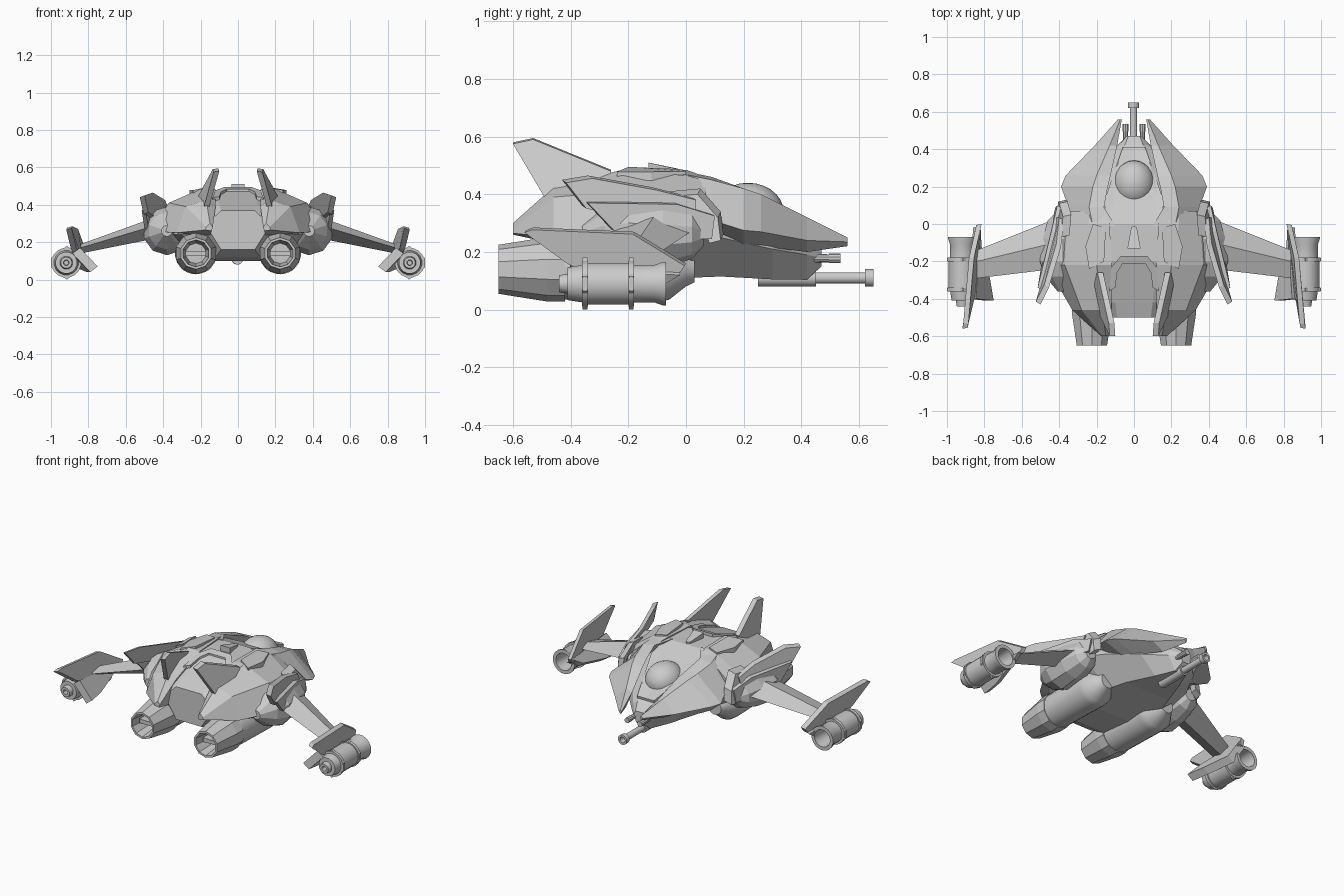
import bpy, bmesh, math
from mathutils import Vector


def build(name, verts, faces, mirror=True, smooth=False):
    bm = bmesh.new()
    vs = [bm.verts.new(v) for v in verts]
    for f in faces:
        bm.faces.new([vs[i] for i in f])
    bmesh.ops.recalc_face_normals(bm, faces=bm.faces)
    me = bpy.data.meshes.new(name)
    bm.to_mesh(me)
    bm.free()
    ob = bpy.data.objects.new(name, me)
    bpy.context.collection.objects.link(ob)
    if mirror:
        m = ob.modifiers.new("mirror", 'MIRROR')
        m.use_clip = False
        m.use_mirror_merge = False
    if smooth:
        bpy.context.view_layer.objects.active = ob
        ob.select_set(True)
        bpy.ops.object.shade_smooth_by_angle(angle=math.radians(35))
        ob.select_set(False)
    return ob


def rings(name, loops, **kw):
    """Skin a list of equal-length point rings and cap both ends."""
    n = len(loops[0])
    verts = [p for l in loops for p in l]
    faces = [(k*n+i, k*n+(i+1) % n, (k+1)*n+(i+1) % n, (k+1)*n+i)
             for k in range(len(loops)-1) for i in range(n)]
    faces += [tuple(range(n)), tuple(range(len(verts)-n, len(verts)))]
    return build(name, verts, faces, **kw)


def loft(name, sections, whole=False):
    loops = []
    for y, half in sections:
        pts = half + ([(-x, z) for x, z in reversed(half)] if whole else [])
        loops.append([(x, y, z) for x, z in pts])
    return rings(name, loops, mirror=not whole)


def slab(name, pts, off, mirror=True):
    o = Vector(off)
    return rings(name, [[Vector(p) for p in pts], [Vector(p)+o for p in pts]], mirror=mirror)


def lathe(name, profile, x, z, sides=16, mirror=True, smooth=True):
    loops = [[(x+r*math.cos(2*math.pi*(i+.5)/sides), y, z+r*math.sin(2*math.pi*(i+.5)/sides))
              for i in range(sides)] for y, r in profile]
    return rings(name, loops, mirror=mirror, smooth=smooth)


# Central hull
loft("hull", [
    (-.50, [(.09, .16), (.14, .24), (.12, .34), (.09, .37)]),
    (-.42, [(.12, .12), (.30, .24), (.25, .35), (.10, .40)]),
    (-.20, [(.19, .10), (.45, .25), (.35, .40), (.12, .475)]),
    (.00, [(.20, .11), (.38, .26), (.33, .38), (.13, .475)]),
    (.12, [(.16, .115), (.31, .25), (.27, .34), (.13, .42)]),
    (.30, [(.09, .105), (.20, .21), (.17, .30), (.09, .345)]),
    (.42, [(.04, .105), (.09, .19), (.08, .23), (.05, .26)]),
    (.47, [(.025, .15), (.04, .18), (.04, .20), (.03, .22)])], whole=True)

# Forward armour with nose prongs
loft("nose_armour", [
    (.56, [(.065, .24), (.073, .25), (.085, .235), (.072, .22)]),
    (.42, [(.09, .30), (.13, .32), (.21, .24), (.13, .20)]),
    (.26, [(.125, .395), (.20, .40), (.365, .27), (.21, .22)]),
    (.20, [(.14, .42), (.22, .42), (.39, .275), (.25, .225)]),
    (.09, [(.16, .46), (.24, .45), (.35, .31), (.27, .26)]),
    (-.01, [(.10, .48), (.22, .47), (.33, .37), (.27, .30)])])

# Rear armour sweeping back over the engines
loft("rear_armour", [
    (-.60, [(.135, .28), (.15, .30), (.17, .28), (.175, .265), (.14, .26)]),
    (-.46, [(.12, .39), (.17, .425), (.28, .39), (.33, .25), (.15, .23)]),
    (-.22, [(.12, .48), (.20, .485), (.37, .41), (.47, .26), (.20, .23)]),
    (.00, [(.13, .485), (.24, .465), (.355, .385), (.40, .27), (.20, .24)]),
    (.07, [(.16, .46), (.24, .445), (.33, .37), (.36, .29), (.20, .26)])])

# Rounded flank bulge at the wing root
lathe("flank_bulge", [(.06, .04), (.02, .085), (-.08, .115), (-.2, .13), (-.28, .10), (-.36, .03)],
      .38, .26, 10, smooth=False)

# Shoulder bracket behind the forward armour
slab("shoulder_bracket", [(.345, -.06, .41), (.335, .05, .42), (.355, .12, .34), (.36, .13, .26),
                          (.36, .09, .25), (.36, .07, .33), (.36, -.05, .37)], (.045, -.01, -.02))

# Cockpit surround and canopy
slab("cockpit_frame", [(0, -.02, .465), (.15, .05, .455), (.16, .12, .425), (.06, .41, .285), (0, .41, .285)],
     (0, -.01, -.05))
bpy.ops.mesh.primitive_uv_sphere_add(segments=24, ring_count=14, location=(0, .215, .335))
canopy = bpy.context.object
canopy.name = "canopy"
canopy.scale = (.11, .125, .105)
bpy.ops.object.shade_smooth_by_angle(angle=math.radians(35))

# Spine ridge and rear bay collar
slab("spine_ridge", [(0, -.01, .485), (.015, -.02, .485), (.035, -.13, .51), (0, -.13, .51)], (0, 0, -.04))
slab("bay_collar", [(x, y, .495+(y+.17)*.3) for x, y in
                    [(0, -.17), (.07, -.17), (.12, -.23), (.135, -.36), (.1, -.34), (.09, -.26), (.06, -.21), (0, -.21)]],
     (0, 0, -.06))
slab("shoulder_plate", [(.15, -.02, .487), (.22, .0, .48), (.26, -.12, .478), (.24, -.24, .478), (.16, -.2, .495)],
     (0, 0, -.05))

# Tail fins
slab("tail_fin", [(.10, -.60, .58), (.105, -.53, .595), (.165, -.26, .485), (.20, -.28, .42),
                  (.17, -.46, .38), (.155, -.485, .385)], (.03, 0, -.005))

# Swept side fins
slab("side_fin", [(.50, -.43, .45), (.455, -.34, .465), (.39, -.12, .425), (.375, .02, .39),
                  (.40, .02, .33), (.44, -.2, .33), (.48, -.36, .36)], (.025, .015, -.01))
slab("side_fin_lower", [(.495, -.35, .375), (.42, -.04, .37), (.39, .09, .33), (.40, .08, .25),
                        (.46, -.2, .25), (.48, -.26, .28)], (.02, .01, -.005))

# Wings, thin diamond section
rings("wing", [
    [(.34, .06, .30), (.34, -.08, .37), (.34, -.23, .32), (.34, -.10, .24)],
    [(.84, -.14, .165), (.84, -.20, .19), (.84, -.29, .17), (.84, -.21, .14)]])

# Winglets: swept upper blade and short lower blade
slab("winglet_upper", [(.815, .0, .16), (.855, -.18, .27), (.885, -.53, .285), (.89, -.555, .275),
                       (.865, -.41, .17), (.83, -.3, .11), (.82, -.02, .13)], (.028, -.005, -.008))
slab("winglet_lower", [(.82, -.02, .15), (.845, -.4, .17), (.75, -.41, .07), (.77, -.29, .07),
                       (.815, -.12, .09)], (.04, 0, -.03))

# Wingtip pods
lathe("wingtip_pod", [(-.38, .012), (-.44, .015), (-.44, .03), (-.41, .035), (-.41, .058), (-.36, .066),
                      (-.36, .08), (-.34, .08), (-.34, .074), (-.2, .074), (-.2, .08), (-.18, .08),
                      (-.18, .066), (-.11, .066), (-.08, .077), (-.07, .077), (-.07, .055), (-.2, .045)], .918, .09)
for y in (-.35, -.19):
    slab("pod_clamp", [(.915, y-.008, .0), (1.0, y-.008, .065), (1.0, y-.008, .115), (.915, y-.008, .18),
                       (.85, y-.008, .13), (.85, y-.008, .05)], (0, .016, 0))

# Engines with hollow faceted nozzles
lathe("engine_nozzle", [(-.5, .055), (-.65, .072), (-.65, .085), (-.48, .112), (-.42, .112)], .225, .14, 10, smooth=False)
lathe("engine_body", [(-.44, .09), (-.43, .105), (-.1, .112), (-.06, .108), (.0, .06), (.03, .045)], .225, .14, 20)
slab("nozzle_vane", [(.17, -.6, .15), (.28, -.6, .15), (.28, -.6, .125), (.17, -.6, .125)], (0, .11, 0))

# Nose guns
lathe("main_gun", [(.25, .03), (.45, .03), (.45, .02), (.62, .02), (.62, .031), (.65, .031), (.65, .018), (.6, .015)],
      -.003, .11, mirror=False)
lathe("upper_gun", [(.3, .018), (.495, .014), (.495, .017), (.535, .017)], .045, .178, 10)
